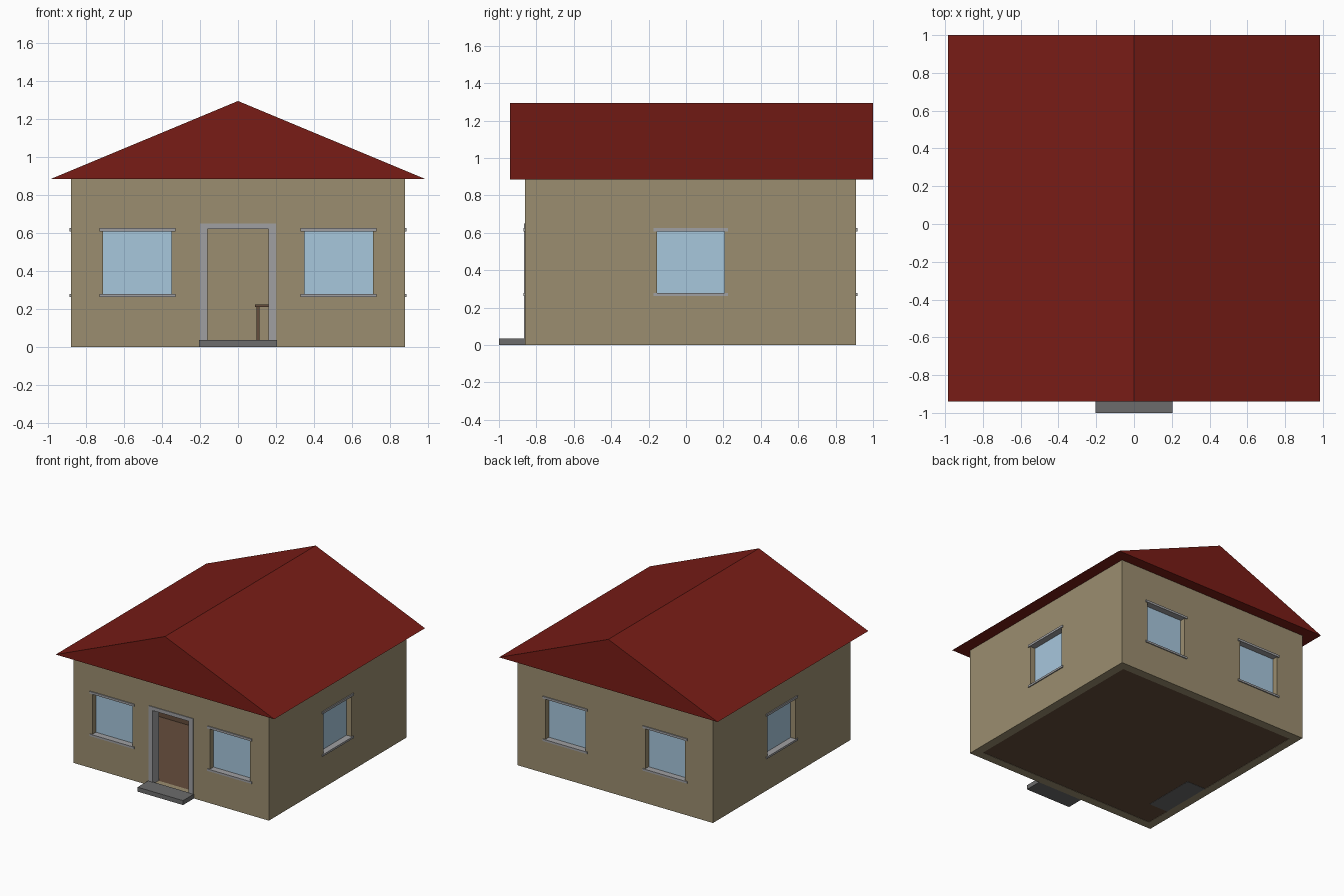
import bpy, bmesh
from mathutils import Matrix, Vector

if "Cube" in bpy.data.objects:
    bpy.data.objects.remove(bpy.data.objects["Cube"])

def mat(name, col):
    m = bpy.data.materials.new(name)
    m.diffuse_color = (*col, 1)
    m.use_nodes = True
    m.node_tree.nodes["Principled BSDF"].inputs["Base Color"].default_value = m.diffuse_color
    return m

TAN = mat("wall_tan", (0.33, 0.27, 0.16))
RED = mat("roof_red", (0.19, 0.012, 0.008))
BLUE = mat("glass_blue", (0.39, 0.57, 0.72))
GREY = mat("stone_grey", (0.35, 0.35, 0.36))
DARK = mat("step_grey", (0.15, 0.15, 0.15))
WOOD = mat("wood_brown", (0.13, 0.075, 0.045))

def boxes(name, parts, material=None):
    """One object from boxes given as (x0, x1, y0, y1, z0, z1)."""
    bm = bmesh.new()
    for x0, x1, y0, y1, z0, z1 in parts:
        m = Matrix.Translation(((x0 + x1) / 2, (y0 + y1) / 2, (z0 + z1) / 2))
        s = Matrix.Diagonal((abs(x1 - x0), abs(y1 - y0), abs(z1 - z0), 1))
        bmesh.ops.create_cube(bm, size=1, matrix=m @ s)
    me = bpy.data.meshes.new(name)
    bm.to_mesh(me)
    bm.free()
    ob = bpy.data.objects.new(name, me)
    bpy.context.collection.objects.link(ob)
    if material:
        me.materials.append(material)
    return ob

def cut(ob, cutter):
    md = ob.modifiers.new("cut", 'BOOLEAN')
    md.operation, md.solver, md.object = 'DIFFERENCE', 'EXACT', cutter
    cutter.hide_render = True
    bpy.context.view_layer.objects.active = ob
    bpy.ops.object.modifier_apply(modifier=md.name)
    bpy.data.objects.remove(cutter)

X, YF, YB, H, T = 0.88, -0.86, 0.91, 0.885, 0.07
Z0, Z1, HALF = 0.27, 0.615, 0.18

# Walls, hollow
walls = boxes("walls", [(-X, X, YF, YB, 0, H)], TAN)
cut(walls, boxes("room_cutter", [(-X + T, X - T, YF + T, YB - T, -1, 2)]))

# Windows: (along-wall centre, wall axis, outer face, outward sign)
windows = [(s * 0.53, 'x', YF, -1) for s in (-1, 1)]
windows += [(s * 0.45, 'x', YB, 1) for s in (-1, 1)]
windows += [(0.025, 'y', s * X, s) for s in (-1, 1)]

def wall_box(w, half, d0, d1, z0, z1):
    """Box on a wall; d0 and d1 are distances outward from its face."""
    c, axis, face, s = w
    a, b = sorted((face + s * d0, face + s * d1))
    if axis == 'x':
        return (c - half, c + half, a, b, z0, z1)
    return (a, b, c - half, c + half, z0, z1)

openings = [wall_box(w, HALF, -0.15, 0.1, Z0, Z1) for w in windows]
openings.append((-0.18, 0.18, YF - 0.1, YF + 0.15, 0.02, 0.635))
cut(walls, boxes("opening_cutter", openings))

# Glass, sills and lintels
for i, w in enumerate(windows):
    boxes(f"window_glass_{i}", [wall_box(w, HALF, -0.055, -0.045, Z0, Z1)], BLUE)
    boxes(f"window_sill_{i}", [wall_box(w, 0.2, -0.045, 0.008, 0.262, 0.278)], GREY)
    boxes(f"window_lintel_{i}", [wall_box(w, 0.2, -0.045, 0.008, 0.608, 0.626)], GREY)

# Door frame and step
F0, F1 = YF - 0.006, YF + T + 0.005
boxes("door_frame", [(-0.2, -0.162, F0, F1, 0.02, 0.65),
                     (0.162, 0.2, F0, F1, 0.02, 0.65),
                     (-0.162, 0.162, F0, F1, 0.62, 0.65)], GREY)
boxes("door_step", [(-0.205, 0.205, -1.0, YF, 0, 0.036)], DARK)

# Floor
boxes("floor", [(-X + T, X - T, YF + T, YB - T, 0.002, 0.02)], WOOD)

# Table seen through the doorway
tx0, tx1, ty0, ty1 = 0.09, 0.46, 0.14, 0.48
legs = [(x, x + 0.016, y, y + 0.016, 0.02, 0.21)
        for x in (tx0 + 0.008, tx1 - 0.024) for y in (ty0 + 0.008, ty1 - 0.024)]
boxes("table", legs + [(tx0, tx1, ty0, ty1, 0.21, 0.222)], WOOD)

# Low cabinet and counter along the left wall
boxes("cabinet", [(-0.81, -0.45, 0.13, 0.75, 0.02, 0.16)], WOOD)
boxes("counter", [(-0.81, -0.64, -0.58, -0.14, 0, 0.25)], DARK)

# Gable roof: extruded triangle
bm = bmesh.new()
tri = bm.faces.new([bm.verts.new((x, -0.94, z))
                    for x, z in ((-0.985, H), (0.985, H), (0, 1.295))])
ext = bmesh.ops.extrude_face_region(bm, geom=[tri])
bmesh.ops.translate(bm, vec=Vector((0, 1.94, 0)),
                    verts=[g for g in ext["geom"] if isinstance(g, bmesh.types.BMVert)])
bmesh.ops.recalc_face_normals(bm, faces=bm.faces)
me = bpy.data.meshes.new("roof")
bm.to_mesh(me)
bm.free()
me.materials.append(RED)
bpy.context.collection.objects.link(bpy.data.objects.new("roof", me))
